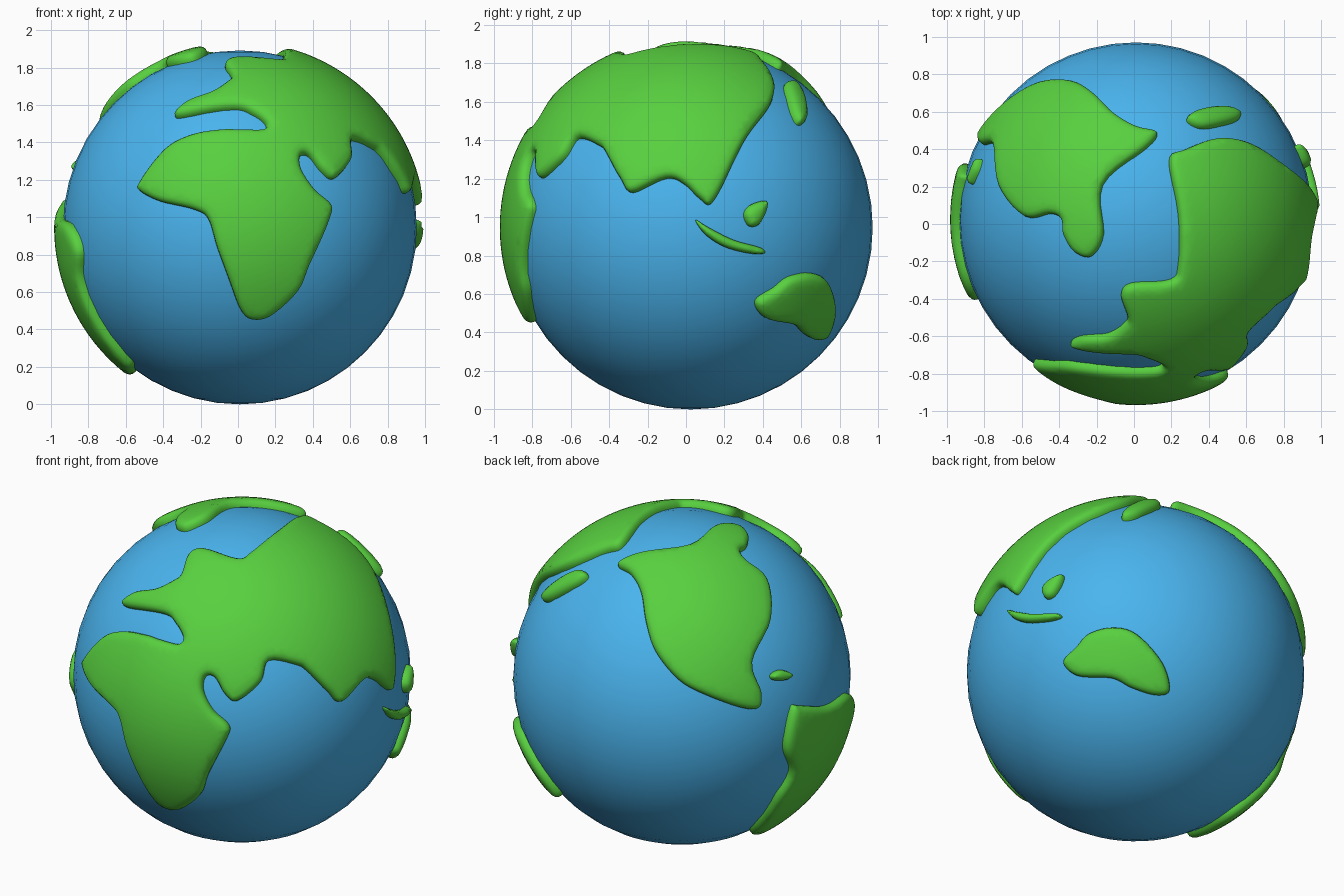
import bpy, bmesh
from math import sin, cos, sqrt, radians
from mathutils import Vector
from mathutils.geometry import delaunay_2d_cdt

if "Cube" in bpy.data.objects:
    bpy.data.objects.remove(bpy.data.objects["Cube"])

C = Vector((0.01, 0.025, 0.946))   # globe centre
R = 0.946                          # ocean radius
EDGE, RISE, ROUND = 0.955, 0.038, 0.05   # land rim radius, puffiness, rounding width


def material(name, rgb):
    m = bpy.data.materials.new(name)
    m.diffuse_color = (*rgb, 1)
    m.use_nodes = True
    m.node_tree.nodes["Principled BSDF"].inputs["Base Color"].default_value = m.diffuse_color
    return m


def view(az, el, ou, ov, su, sv):
    """Returns a function turning picture points into directions on the globe."""
    a, e = radians(az), radians(el)
    right = Vector((cos(a), sin(a), 0))
    flat = Vector((sin(a), -cos(a), 0))
    up = Vector((0, 0, cos(e))) - flat * sin(e)
    toward = flat * cos(e) + Vector((0, 0, sin(e)))

    def project(*pts):
        out = []
        for x, y in pts:
            u, v = (x - ou) / su, (y - ov) / sv
            r = sqrt(u * u + v * v)
            if r > 0.995:
                u, v = u * 0.995 / r, v * 0.995 / r
            out.append(right * u + up * v + toward * sqrt(1 - u * u - v * v))
        return out
    return project


S = 0.965
front = view(0, 0, C.x, C.z, S, S)
side = view(90, 0, C.y, C.z, S, S)
top = view(0, 90, C.x, C.y, S, S)
back = view(215, 25, 681, 674, 171, -171)


def smooth_loop(p, n=5):
    """Closed Catmull-Rom curve through the points."""
    out = []
    for i in range(len(p)):
        a, b, c, d = p[i - 1], p[i], p[(i + 1) % len(p)], p[(i + 2) % len(p)]
        for k in range(n):
            t = k / n
            out.append(0.5 * (2 * b + (c - a) * t + (2 * a - 5 * b + 4 * c - d) * t * t
                              + (3 * b - a - 3 * c + d) * t ** 3))
    return out


def edge_distance(q, loop):
    best = 9
    for i, b in enumerate(loop):
        a = loop[i - 1]
        ab = b - a
        t = max(0, min(1, (q - a).dot(ab) / max(ab.length_squared, 1e-12)))
        best = min(best, (q - a - ab * t).length_squared)
    return sqrt(best)


def inside(q, loop):
    hit = False
    for i, b in enumerate(loop):
        a = loop[i - 1]
        if (a.y > q.y) != (b.y > q.y) and q.x < a.x + (q.y - a.y) * (b.x - a.x) / (b.y - a.y):
            hit = not hit
    return hit


def land(name, dirs, step=0.035):
    """Puffy patch on the globe bounded by the given directions."""
    n = sum(dirs, Vector()).normalized()
    e1 = n.orthogonal().normalized()
    e2 = n.cross(e1)
    flat = []
    for d in dirs:
        w = d - n * d.dot(n)
        flat.append(Vector((w.dot(e1), w.dot(e2))).normalized() * d.angle(n))
    loop = smooth_loop(flat)
    pts = list(loop)
    # rows of points following the rounded rim
    for inset in (0.006, 0.018, 0.034):
        for i, p in enumerate(loop):
            t = (loop[(i + 1) % len(loop)] - loop[i - 1]).normalized()
            for s in (inset, -inset):
                q = p + Vector((-t.y, t.x)) * s
                if inside(q, loop) and edge_distance(q, loop) > 0.9 * inset:
                    pts.append(q)
    # interior grid
    x0, x1 = min(p.x for p in loop), max(p.x for p in loop)
    y0, y1 = min(p.y for p in loop), max(p.y for p in loop)
    for i in range(int((x1 - x0) / step) + 1):
        for j in range(int((y1 - y0) / step) + 1):
            q = Vector((x0 + i * step, y0 + j * step))
            if inside(q, loop) and edge_distance(q, loop) > 0.045:
                pts.append(q)
    verts, _, faces, *_ = delaunay_2d_cdt(pts, [], [list(range(len(loop)))], 1, 1e-5)
    bm = bmesh.new()
    for q in verts:
        k = max(0, 1 - edge_distance(q, loop) / ROUND)
        a = q.length
        w = q / a if a > 1e-9 else Vector((0, 0))
        d = n * cos(a) + (e1 * w.x + e2 * w.y) * sin(a)
        bm.verts.new(d * (EDGE + RISE * sqrt(max(0, 1 - k * k))))
    bm.verts.ensure_lookup_table()
    for f in faces:
        bm.faces.new([bm.verts[i] for i in f])
    bmesh.ops.delete(bm, geom=[v for v in bm.verts if not v.link_faces], context='VERTS')
    # skirt sinking below the ocean surface
    rim = [e for e in bm.edges if e.is_boundary]
    ext = bmesh.ops.extrude_edge_only(bm, edges=rim)
    for v in ext['geom']:
        if isinstance(v, bmesh.types.BMVert):
            v.co *= 0.925 / EDGE
    bmesh.ops.recalc_face_normals(bm, faces=bm.faces)
    bm.normal_update()
    if sum(f.normal.dot(f.calc_center_median()) * f.calc_area() for f in bm.faces) < 0:
        bmesh.ops.reverse_faces(bm, faces=bm.faces)
    for f in bm.faces:
        f.smooth = True
    me = bpy.data.meshes.new(name)
    bm.to_mesh(me)
    bm.free()
    ob = bpy.data.objects.new(name, me)
    ob.location = C
    me.materials.append(GREEN)
    bpy.context.collection.objects.link(ob)


GREEN = material("land_green", (0.098, 0.63, 0.05))

# Ocean ball
bpy.ops.mesh.primitive_uv_sphere_add(segments=48, ring_count=24, radius=R, location=C)
ocean = bpy.context.object
ocean.name = "ocean"
ocean.data.materials.append(material("ocean_blue", (0.068, 0.456, 0.855)))
bpy.ops.object.shade_smooth()

# Africa, Europe and Asia as one landmass
land("africa_europe_asia",
     front((-.34, 1.555), (-.29, 1.545), (-.02, 1.588), (.075, 1.56), (.15, 1.503), (.13, 1.47),
           (.01, 1.47), (-.085, 1.47), (-.255, 1.44), (-.39, 1.365), (-.525, 1.19), (-.525, 1.14),
           (-.415, 1.085), (-.23, 1.04), (-.16, .99), (-.11, .83), (-.04, .64), (.01, .51),
           (.065, .455), (.17, .47), (.32, .605), (.385, .75), (.49, .99), (.497, 1.07),
           (.41, 1.15), (.34, 1.255), (.335, 1.33), (.385, 1.33), (.455, 1.245), (.52, 1.21),
           (.605, 1.31), (.61, 1.415))
     + side((-.46, 1.38), (-.42, 1.34), (-.345, 1.205), (-.28, 1.13), (-.1, 1.205), (-.01, 1.175),
            (.07, 1.1), (.13, 1.07), (.205, 1.195), (.3, 1.39), (.43, 1.57), (.46, 1.69))
     + top((.27, .40), (.19, .34), (.24, .05), (.24, -.22), (.2, -.30), (-.01, -.32), (-.07, -.38))
     + front((-.035, 1.755), (-.055, 1.725), (-.14, 1.67), (-.27, 1.62)))

# North America
land("north_america",
     top((.125, .49), (.055, .40), (-.17, .21), (-.165, -.055), (-.23, -.175), (-.32, -.15),
         (-.38, -.055), (-.39, .025), (-.45, .055), (-.585, .04), (-.72, .2))
     + back((751, 660), (760, 690), (757, 706), (738, 705), (705, 693), (678, 678), (655, 650),
            (645, 620), (640, 590), (630, 572)))

# South America
land("south_america",
     back((790, 707), (800, 704), (825, 704))
     + front((-.9, .96), (-.845, .83), (-.84, .67), (-.755, .455), (-.605, .25), (-.565, .19))
     + back((752, 836), (772, 800), (789, 770), (783, 745)))

# Australia and the islands
land("australia", side((.365, .56), (.46, .625), (.54, .685), (.65, .705), (.735, .665),
                       (.775, .52), (.735, .39), (.68, .36), (.615, .39), (.56, .44), (.41, .475)))
land("north_east_island", side((.517, 1.69), (.56, 1.70), (.61, 1.64), (.63, 1.52), (.59, 1.49),
                               (.55, 1.56)), 0.02)
land("round_island", side((.305, 1.015), (.34, 1.065), (.42, 1.085), (.42, 1.03), (.38, .96),
                          (.33, .955)), 0.02)
land("long_island", side((.05, .985), (.12, .945), (.25, .88), (.39, .84), (.41, .81), (.33, .81),
                         (.2, .845), (.1, .91)), 0.02)
land("small_island", back((770, 673), (778, 668), (788, 670), (791, 674), (785, 678), (773, 678)),
     0.02)
